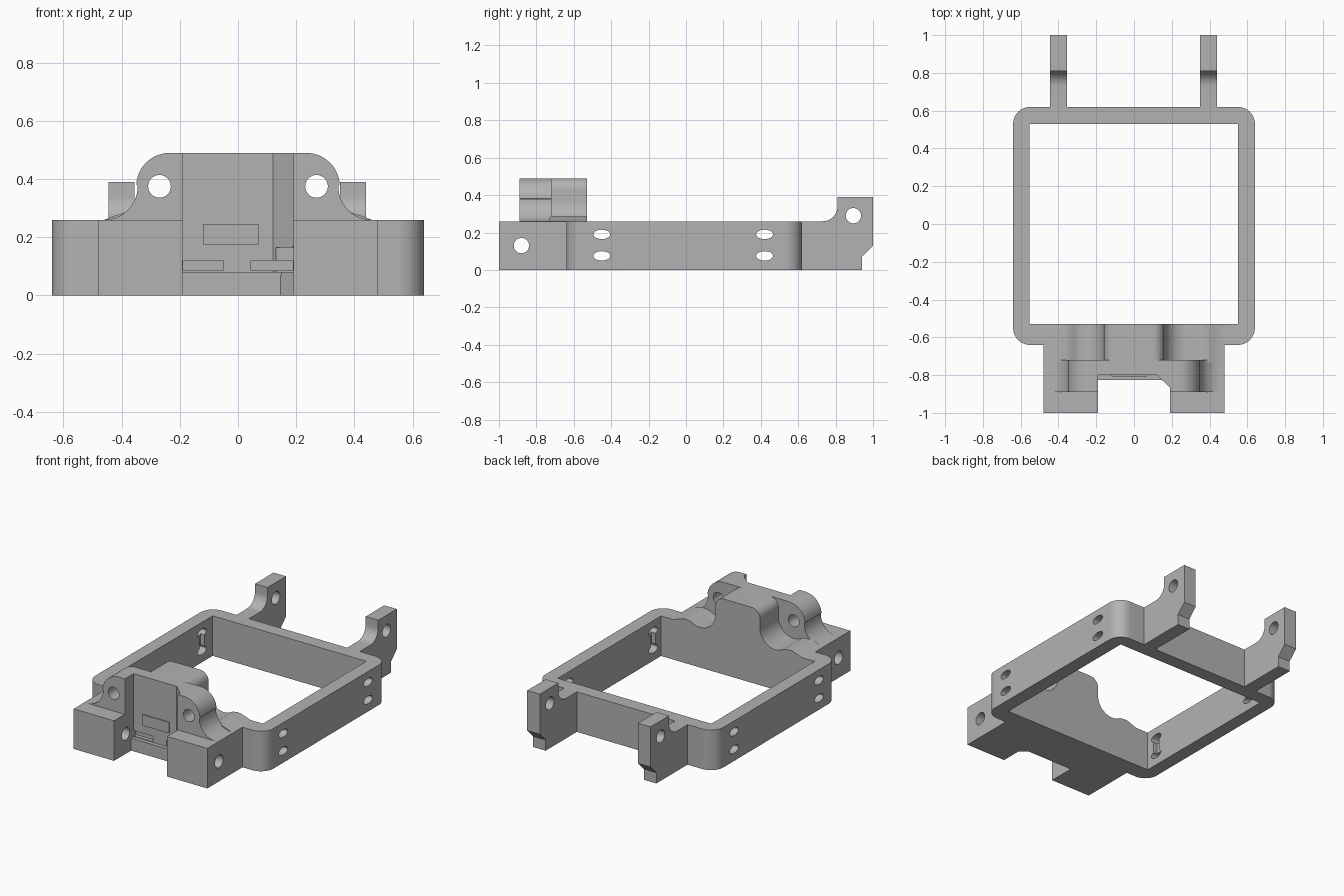
import bpy, bmesh, math
from mathutils import Vector

old = bpy.data.objects.get("Cube")
if old:
    bpy.data.objects.remove(old)

grey = bpy.data.materials.new("plain grey")
grey.use_nodes = True
COLOUR = (0.45, 0.45, 0.45, 1)
grey.diffuse_color = COLOUR
grey.node_tree.nodes["Principled BSDF"].inputs["Base Color"].default_value = COLOUR


def arc(cx, cy, r, start, end, steps=12, ry=None):
    angles = [math.radians(start + (end - start) * i / steps) for i in range(steps + 1)]
    return [(cx + r * math.cos(a), cy + (ry or r) * math.sin(a)) for a in angles]


def ellipse(cx, cy, rx, ry):
    return arc(cx, cy, rx, 0, 360, 32, ry)[:-1]


def rect(a0, a1, b0, b1):
    return [(a0, b0), (a1, b0), (a1, b1), (a0, b1)]


def mirrored(half):
    """Close a right-hand outline with its reflection."""
    return half + [(-a, b) for a, b in reversed(half)]


def prism(name, outline, axis, low, high):
    """Extrude a 2D outline along the x, y or z axis."""
    place = {"x": lambda a, b, t: (t, a, b),
             "y": lambda a, b, t: (a, t, b),
             "z": lambda a, b, t: (a, b, t)}[axis]
    bm = bmesh.new()
    face = bm.faces.new([bm.verts.new(place(a, b, low)) for a, b in outline])
    shift = Vector(place(0, 0, high)) - Vector(place(0, 0, low))
    made = bmesh.ops.extrude_face_region(bm, geom=[face])["geom"]
    bmesh.ops.translate(bm, vec=shift, verts=[v for v in made if isinstance(v, bmesh.types.BMVert)])
    bmesh.ops.recalc_face_normals(bm, faces=bm.faces)
    mesh = bpy.data.meshes.new(name)
    bm.to_mesh(mesh)
    bm.free()
    mesh.materials.append(grey)
    obj = bpy.data.objects.new(name, mesh)
    bpy.context.collection.objects.link(obj)
    return obj


def combine(body, operation, *parts):
    """Merge parts into the body or cut them from it."""
    bpy.context.view_layer.objects.active = body
    for part in parts:
        mod = body.modifiers.new("combine", "BOOLEAN")
        mod.operation = operation
        mod.solver = "EXACT"
        mod.object = part
        bpy.ops.object.modifier_apply(modifier=mod.name)
        bpy.data.objects.remove(part)


# Rounded rectangular frame
TOP = 0.26
R = 0.09
right, back, front = 0.64 - R, 0.62 - R, -0.64 + R
outline = (arc(right, back, R, 0, 90) + arc(-right, back, R, 90, 180)
           + arc(-right, front, R, 180, 270) + arc(right, front, R, 270, 360))
body = prism("bracket_frame", outline, "z", 0, TOP)

# Front block, the two-eared hump and the scalloped hump behind it
block = prism("front_block", rect(-0.48, 0.48, -1, -0.56), "z", 0, TOP)
ears = prism("ears", mirrored([(0.46, 0.1), (0.46, TOP)] + arc(0.46, 0.375, 0.115, 265, 180)
                              + arc(0.235, 0.375, 0.115, 4, 90)), "y", -0.89, -0.72)
scallop = ([(0.46, 0.1), (0.46, TOP), (0.42, 0.275), (0.39, 0.285), (0.36, 0.285)]
           + arc(0.27, 0.37, 0.11, 305, 180) + arc(0.1, 0.43, 0.06, 0, 90, 8))
hump = prism("rear_hump", mirrored(scallop), "y", -0.73, -0.53)
ear_back = prism("scallop_clearance", rect(-0.1, 0.1, 0.1, 0.49), "y", -0.75, -0.6)
combine(body, "UNION", block, ears, hump, ear_back)

# Window through the frame
combine(body, "DIFFERENCE", prism("opening", rect(-0.553, 0.55, -0.53, 0.53), "z", -0.1, 0.7))

# Rear arms with a stepped foot and a raised lug
arm = ([(0.6, 0), (0.94, 0), (0.94, 0.07), (1, 0.13), (1, 0.39), (0.81, 0.39)]
       + arc(0.73, 0.34, 0.08, 0, -90) + [(0.6, TOP)])
for x in (-0.4, 0.395):
    combine(body, "UNION", prism("rear_arm", arm, "x", x - 0.045, x + 0.045))

# Central front recess with one chamfered corner
recess = [(-0.19, -1.1), (0.19, -1.1), (0.19, -0.865), (0.12, -0.8), (-0.19, -0.8)]
combine(body, "DIFFERENCE",
        prism("recess", recess, "z", -0.1, 0.7),
        prism("chamfer_relief", rect(0.13, 0.19, -0.9, -0.8), "z", 0.07, 0.165))

# Sill at the foot of the recess, split slot above it and a small raised panel
sill = [(-0.2, -0.78), (-0.2, -0.825), (0.15, -0.825), (0.2, -0.87), (0.2, -0.78)]
combine(body, "UNION",
        prism("sill", sill, "z", 0, 0.08),
        prism("panel", rect(-0.12, 0.07, 0.175, 0.245), "y", -0.808, -0.78))
for a, b in ((-0.189, -0.05), (0.045, 0.189)):
    combine(body, "DIFFERENCE", prism("slot", rect(a, b, 0.085, 0.12), "y", -0.84, -0.775))

# Screw holes through ears, front blocks and rear lugs
for x in (-0.27, 0.27):
    combine(body, "DIFFERENCE", prism("ear_hole", ellipse(x, 0.375, 0.039, 0.039), "y", -1.1, -0.6))
for y, z in ((-0.88, 0.13), (0.895, 0.29)):
    combine(body, "DIFFERENCE", prism("side_hole", ellipse(y, z, 0.041, 0.041), "x", -0.7, 0.7))

# Paired tie holes in the side walls, joined by a groove inside
for y in (-0.45, 0.42):
    for z in (0.075, 0.19):
        combine(body, "DIFFERENCE", prism("tie_hole", ellipse(y, z, 0.045, 0.025), "x", -0.7, 0.7))
    combine(body, "DIFFERENCE",
            prism("tie_groove", rect(y - 0.025, y + 0.025, 0.075, 0.19), "x", -0.58, 0.58))

# Smooth curved walls, crisp edges
bpy.ops.object.select_all(action="DESELECT")
body.select_set(True)
bpy.context.view_layer.objects.active = body
bpy.ops.object.shade_smooth_by_angle(angle=math.radians(30))
